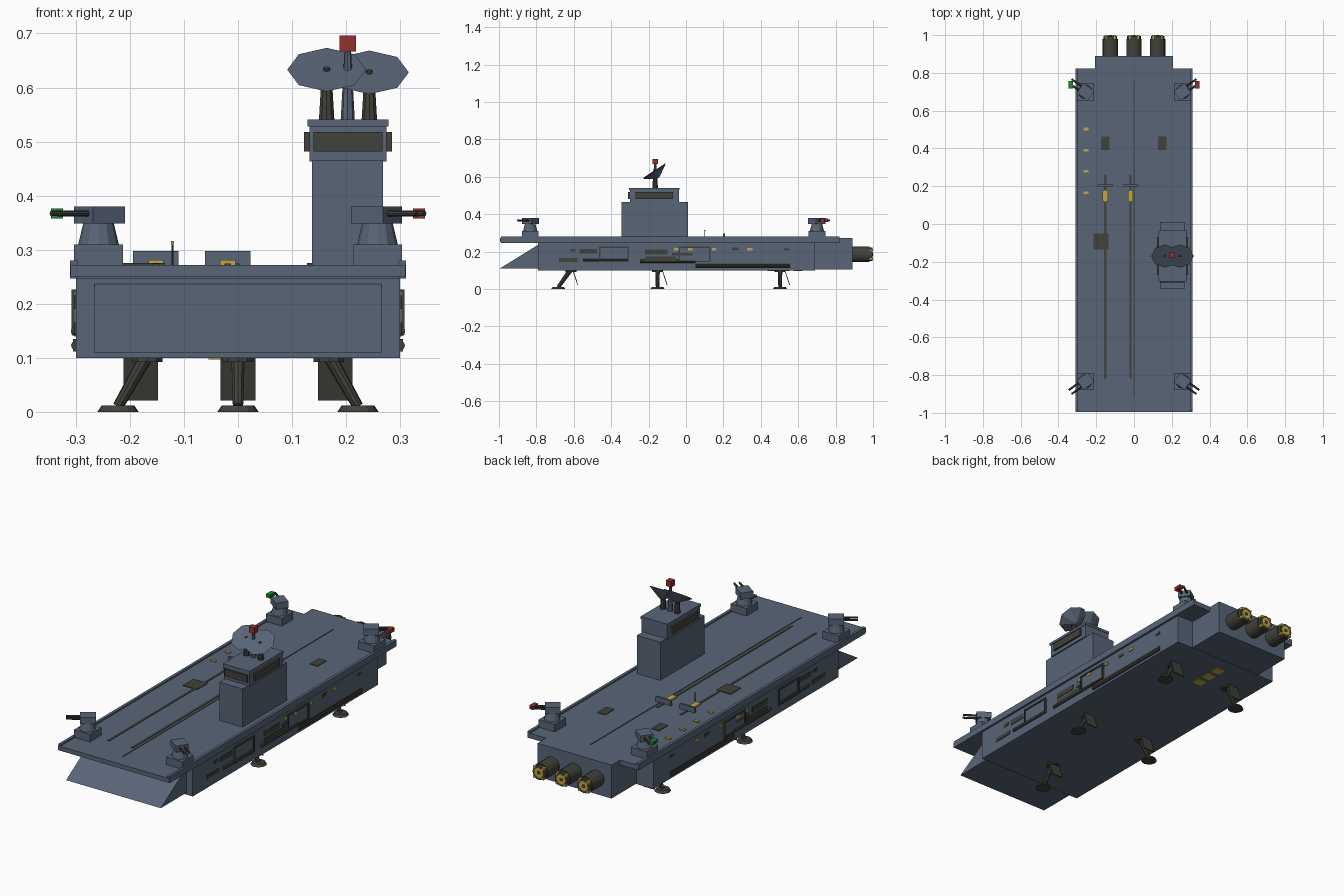
import bpy, bmesh, math
from mathutils import Vector, Matrix


def material(name, rgb):
    m = bpy.data.materials.new(name)
    m.diffuse_color = (*rgb, 1)
    return m


HULL = material("slate_blue", (0.098, 0.130, 0.185))
DARK = material("dark_olive", (0.051, 0.054, 0.042))
GOLD = material("yellow", (0.55, 0.39, 0.055))
RED = material("red", (0.30, 0.03, 0.026))
GREEN = material("green", (0.01, 0.27, 0.04))


def finish(name, bm, mat):
    bmesh.ops.recalc_face_normals(bm, faces=bm.faces)
    me = bpy.data.meshes.new(name)
    bm.to_mesh(me)
    bm.free()
    me.materials.append(mat)
    ob = bpy.data.objects.new(name, me)
    bpy.context.collection.objects.link(ob)
    return ob


def box(name, x, y, z, mat, matrix=None):
    """Box from (min, max) ranges."""
    bm = bmesh.new()
    bmesh.ops.create_cube(bm, size=1)
    for v in bm.verts:
        v.co = [r[0] + (c + 0.5) * (r[1] - r[0]) for r, c in zip((x, y, z), v.co)]
    if matrix:
        bm.transform(matrix)
    return finish(name, bm, mat)


def rod(name, a, b, r1, r2, mat, sides=12, spin=0.0):
    """Tapered cylinder from point a to point b."""
    a, b = Vector(a), Vector(b)
    d = b - a
    bm = bmesh.new()
    bmesh.ops.create_cone(bm, cap_ends=True, segments=sides, radius1=r1, radius2=r2, depth=d.length)
    turn = d.to_track_quat('Z', 'Y').to_matrix().to_4x4()
    bm.transform(Matrix.Translation((a + b) / 2) @ turn @ Matrix.Rotation(spin, 4, 'Z'))
    return finish(name, bm, mat)


# Hull, stern block and sloping bow
box("hull", (-0.3, 0.3), (-0.79, 0.69), (0.10, 0.25), HULL)
box("stern_block", (-0.207, 0.207), (0.68, 0.89), (0.103, 0.272), HULL)
bm = bmesh.new()
side = [bm.verts.new((-0.265, y, z)) for y, z in ((-0.995, 0.11), (-0.78, 0.11), (-0.78, 0.243))]
face = bm.faces.new(side)
ext = bmesh.ops.extrude_face_region(bm, geom=[face])
bmesh.ops.translate(bm, vec=(0.53, 0, 0), verts=[g for g in ext["geom"] if isinstance(g, bmesh.types.BMVert)])
finish("bow_ramp", bm, HULL)

# Flight deck with raised edges
box("flight_deck", (-0.30, 0.30), (-0.985, 0.822), (0.247, 0.272), HULL)
box("deck_front_edge", (-0.31, 0.31), (-0.995, -0.98), (0.25, 0.272), HULL)
for s in (-1, 1):
    box("deck_side_edge", sorted((s * 0.297, s * 0.311)), (-0.99, 0.822), (0.247, 0.28), HULL)

# Catapult tracks, blast shields and shuttles
box("deck_centre_line", (-0.003, 0.003), (-0.92, 0.76), (0.27, 0.274), DARK)
for x in (-0.152, -0.019):
    box("catapult_track", (x - 0.006, x + 0.006), (-0.82, 0.26), (0.27, 0.2745), DARK)
    box("blast_shield", (x - 0.042, x + 0.042), (0.199, 0.209), (0.27, 0.298), HULL)
    box("shuttle", (x - 0.014, x + 0.014), (0.12, 0.177), (0.27, 0.281), GOLD)

# Deck hatches, lights and signal post
for x, y, w, l in ((-0.152, 0.427, 0.022, 0.036), (0.15, 0.427, 0.022, 0.036), (-0.175, -0.092, 0.04, 0.042)):
    box("deck_hatch", (x - w, x + w), (y - l, y + l), (0.27, 0.275), DARK)
for y in (0.165, 0.28, 0.39, 0.503):
    box("deck_light", (-0.267, -0.24), (y - 0.007, y + 0.007), (0.27, 0.277), GOLD)
rod("signal_post", (-0.121, 0.1, 0.27), (-0.121, 0.1, 0.312), 0.002, 0.002, DARK, 6)
box("signal_lamp", (-0.124, -0.118), (0.097, 0.103), (0.31, 0.316), GOLD)

# Command tower
box("tower_base", (0.137, 0.268), (-0.345, 0.01), (0.27, 0.465), HULL)
box("tower_bridge", (0.132, 0.275), (-0.30, -0.037), (0.463, 0.53), HULL)
box("tower_roof", (0.129, 0.278), (-0.305, -0.035), (0.528, 0.541), HULL)
box("bridge_side_windows", (0.122, 0.285), (-0.27, -0.07), (0.482, 0.518), DARK)
box("bridge_front_windows", (0.14, 0.267), (-0.309, -0.295), (0.482, 0.518), DARK)

# Radar masts, tilted dishes and beacon
for x, z in ((0.164, 0.633), (0.243, 0.628)):
    rod("dish_mast", (x, -0.165, 0.54), (x, -0.165, 0.605), 0.015, 0.011, DARK, 10)
    n = Vector((0, -0.55, 0.83)).normalized()
    c = Vector((x, -0.17, z))
    rod("radar_dish", c - n * 0.04, c, 0.008, 0.073, HULL, 8, math.pi / 8 * 0)
    rod("dish_feed", c - n * 0.005, c + n * 0.004, 0.010, 0.005, DARK, 6)
rod("beacon_mast", (0.203, -0.165, 0.54), (0.203, -0.165, 0.67), 0.013, 0.006, HULL, 8)
box("beacon", (0.188, 0.218), (-0.18, -0.15), (0.667, 0.696), RED)

# Corner gun turrets
for sx in (-1, 1):
    for sy, cy in ((-1, -0.833), (1, 0.70)):
        cx = sx * 0.258
        box("turret_base", (cx - 0.045, cx + 0.045), (cy - 0.045, cy + 0.045), (0.27, 0.31), HULL)
        rod("turret_neck", (cx, cy, 0.308), (cx, cy, 0.35), 0.038, 0.028, HULL, 12)
        aim = math.atan2(sy * 0.58, sx * 0.82)
        place = Matrix.Translation((cx, cy, 0)) @ Matrix.Rotation(aim, 4, 'Z')
        box("turret_head", (-0.038, 0.034), (-0.031, 0.031), (0.348, 0.38), HULL, place)
        for off in (-0.013, 0.013):
            rod("gun_barrel", place @ Vector((0.02, off, 0.367)), place @ Vector((0.098, off, 0.367)),
                0.006, 0.005, DARK, 8)
    # Navigation lights on the stern turrets
    lx = sx * 0.335
    box("navigation_light", (lx - 0.011, lx + 0.011), (0.718, 0.758), (0.358, 0.376), RED if sx > 0 else GREEN)

# Engines with glowing nozzles
for x in (-0.125, 0, 0.125):
    p = lambda y: (x, y, 0.185)
    rod("engine", p(0.88), p(0.98), 0.041, 0.041, DARK, 16)
    rod("engine_rim", p(0.978), p(0.996), 0.036, 0.036, DARK, 16)
    rod("engine_glow", p(0.99), p(0.998), 0.025, 0.025, GOLD, 12)
    rod("engine_core", p(0.99), p(1.0), 0.009, 0.009, DARK, 8)
    for k in range(4):
        a = math.pi / 4 + k * math.pi / 2
        cx, cz = x + 0.033 * math.cos(a), 0.185 + 0.033 * math.sin(a)
        box("nozzle_tab", (cx - 0.006, cx + 0.006), (0.975, 1.0), (cz - 0.006, cz + 0.006), GOLD)

# Landing legs, feet and open wheel doors
legs = [((0, -0.615), (0, -0.683), 0.0, -0.605)]
for s in (-1, 1):
    for y in (-0.152, 0.503):
        legs.append(((s * 0.168, y), (s * 0.222, y), s * 0.18, y + 0.025))
for top, foot, dx, dy in legs:
    rod("landing_leg", (*foot, 0.01), (*top, 0.105), 0.010, 0.013, DARK, 10)
    rod("leg_collar", (*top, 0.092), (*top, 0.103), 0.03, 0.03, DARK, 10)
    rod("landing_foot", (*foot, 0), (*foot, 0.012), 0.038, 0.030, DARK, 12)
    tilt = Matrix.Translation((dx, dy, 0.102)) @ Matrix.Rotation(math.radians(18), 4, 'X')
    box("leg_door", (-0.032, 0.032), (-0.002, 0.002), (-0.085, 0), DARK, tilt)

# Belly lights
for y in (0.46, 0.53, 0.60):
    box("belly_light", (-0.055, -0.005), (y - 0.024, y + 0.024), (0.097, 0.102), GOLD)

# Hull side fittings, same on both sides
STRIPS = ((-0.68, -0.58, 0.145, 0.165), (-0.62, -0.59, 0.2, 0.215), (-0.57, -0.475, 0.19, 0.215),
          (-0.22, -0.10, 0.185, 0.21), (-0.22, -0.05, 0.155, 0.175), (-0.075, 0.035, 0.18, 0.193),
          (0.245, 0.28, 0.207, 0.222), (0.525, 0.555, 0.205, 0.217))
LIGHTS = ((-0.065, -0.04), (0.01, 0.035), (0.14, 0.16), (0.325, 0.355))
for s in (-1, 1):
    def fitting(name, y, z, depth, mat):
        box(name, sorted((s * 0.295, s * (0.3 + depth))), y, z, mat)

    for y0, y1, z0, z1 in STRIPS:
        fitting("side_vent", (y0, y1), (z0, z1), 0.003, DARK)
    for y0, y1 in LIGHTS:
        fitting("side_light", (y0, y1), (0.206, 0.219), 0.005, GOLD)
    for y0, y1 in ((-0.465, -0.305), (-0.04, 0.13)):
        fitting("side_door", (y0, y1), (0.145, 0.222), 0.003, HULL)
        for z in (0.143, 0.219):
            fitting("door_frame", (y0, y1), (z, z + 0.007), 0.008, DARK)
        for y in (y0, y1 - 0.007):
            fitting("door_frame", (y, y + 0.007), (0.143, 0.226), 0.008, DARK)
    for y0, y1, z in ((-0.55, -0.31, 0.152), (-0.245, 0.05, 0.148), (0.05, 0.555, 0.123)):
        rod("side_pipe", (s * 0.3, y0, z), (s * 0.3, y1, z), 0.009, 0.009, DARK, 8)
    fitting("lower_rail", (0.05, 0.555), (0.112, 0.135), 0.005, DARK)
